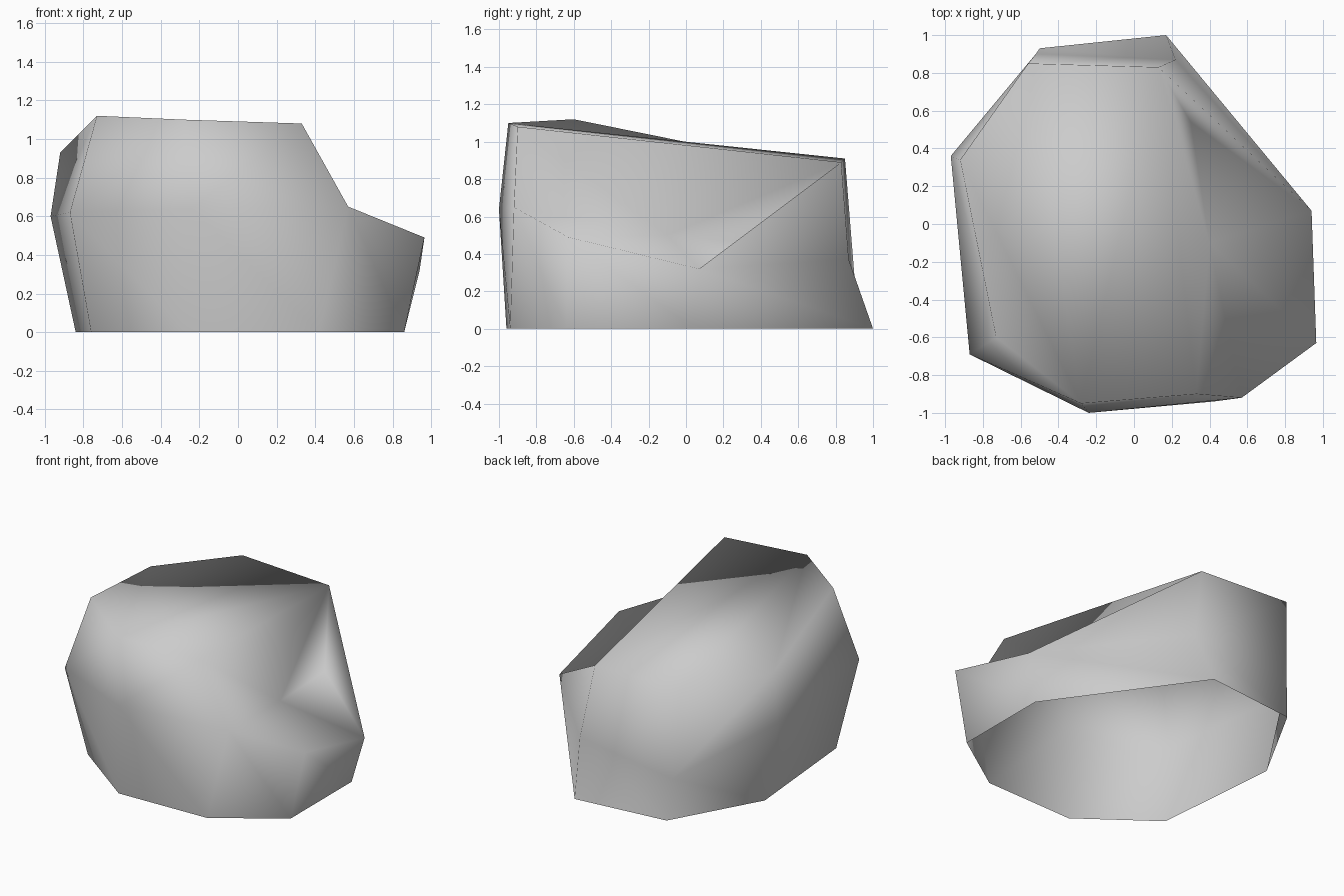
import bpy
import bmesh

# Remove the default object if present
default_object = bpy.data.objects.get("Cube")
if default_object:
    bpy.data.objects.remove(default_object, do_unlink=True)


def make_material(name, colour):
    material = bpy.data.materials.new(name)
    material.use_nodes = True
    material.diffuse_color = colour
    for node in material.node_tree.nodes:
        if node.type == "BSDF_PRINCIPLED":
            node.inputs["Base Color"].default_value = colour
    return material


def add_ring(mesh, points):
    return [mesh.verts.new(point) for point in points]


def bridge(mesh, lower, upper, rising):
    """Join two rings with triangles, split by a rising or falling diagonal."""
    for i in range(len(lower)):
        j = (i + 1) % len(lower)
        if rising(i):
            corners = [(lower[i], lower[j], upper[j]), (lower[i], upper[j], upper[i])]
        else:
            corners = [(lower[j], upper[j], upper[i]), (lower[j], upper[i], lower[i])]
        for triangle in corners:
            mesh.faces.new(triangle)


rock = bmesh.new()

# Open base outline, counter-clockwise from the back
base = add_ring(rock, [
    (.17, 1, 0), (-.5, .93, 0), (-.84, .32, 0), (-.76, -.59, 0),
    (-.26, -.96, 0), (.42, -.94, 0), (.86, -.64, 0), (.86, .04, 0),
])

# Bulging waist, same order
waist = add_ring(rock, [
    (.22, .87, .37), (-.52, .9, .29), (-.97, .36, .6), (-.87, -.69, .62),
    (-.24, -1, .64), (.57, -.92, .65), (.965, -.63, .49), (.94, .07, .32),
])

# Sloping crown; its last two corners sink to the back of the broken ledge
crown = add_ring(rock, [
    (.13, .83, .89), (-.56, .85, .91), (-.92, .34, .93), (-.73, -.6, 1.12),
    (-.28, -.95, 1.1), (.33, -.9, 1.08), (.4, -.1, .5), (.3, .54, .44),
])

# Walls and ledge
bridge(rock, base, waist, lambda i: False)
bridge(rock, waist, crown, lambda i: i != 6)

# Top, fanned from the front corner, and the broken wall above the ledge
back, left_back, left, left_front, front, right_front, hollow_front, hollow_back = crown
for triangle in (
    (front, left_front, left), (front, left, left_back),
    (front, left_back, back), (front, back, right_front),
    (right_front, back, hollow_front), (hollow_front, back, hollow_back),
):
    rock.faces.new(triangle)

# Smooth shading, all faces turned the same way
bmesh.ops.recalc_face_normals(rock, faces=rock.faces)
for face in rock.faces:
    face.smooth = True

data = bpy.data.meshes.new("rock")
rock.to_mesh(data)
rock.free()
data.materials.append(make_material("stone grey", (.6, .6, .6, 1)))
boulder = bpy.data.objects.new("rock", data)
bpy.context.collection.objects.link(boulder)
